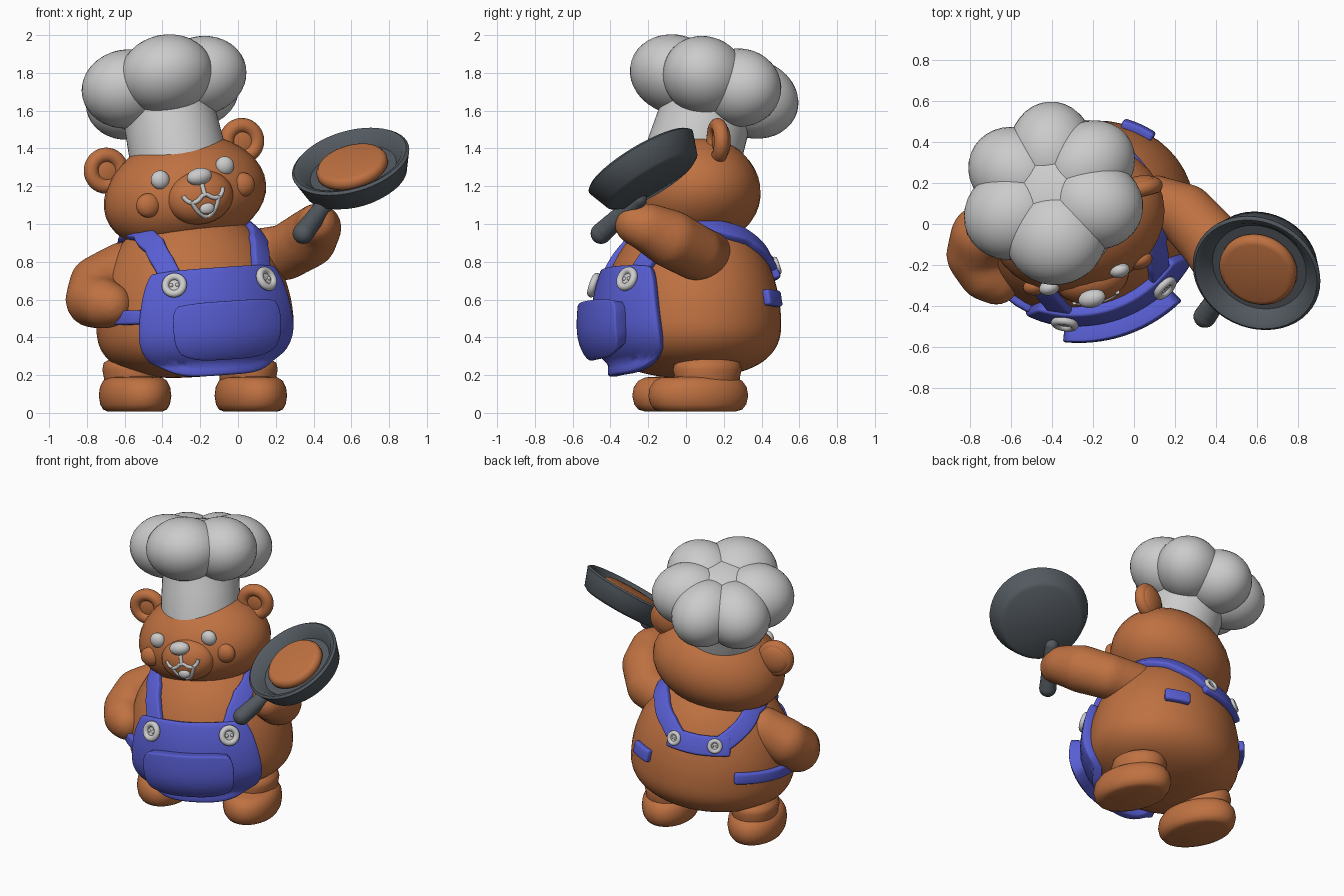
import bpy, bmesh
from math import sin, cos, pi, radians, sqrt
from mathutils import Matrix, Vector, Euler

if "Cube" in bpy.data.objects:
    bpy.data.objects.remove(bpy.data.objects["Cube"])

made = []


def material(name, rgb):
    m = bpy.data.materials.new(name)
    m.use_nodes = True
    m.diffuse_color = (*rgb, 1)
    m.node_tree.nodes["Principled BSDF"].inputs["Base Color"].default_value = (*rgb, 1)
    return m


FUR = material("brown fur", (0.52, 0.165, 0.053))
WHITE = material("off white", (0.6, 0.6, 0.6))
BLUE = material("blue cloth", (0.098, 0.112, 0.65))
IRON = material("dark iron", (0.085, 0.1, 0.115))


def T(x, y, z):
    return Matrix.Translation((x, y, z))


def R(deg, axis):
    return Matrix.Rotation(radians(deg), 4, axis)


def finish(name, bm, mat, frame=Matrix(), closed=True):
    if closed:
        bmesh.ops.recalc_face_normals(bm, faces=bm.faces)
    me = bpy.data.meshes.new(name)
    bm.to_mesh(me)
    bm.free()
    me.materials.append(mat)
    ob = bpy.data.objects.new(name, me)
    ob.matrix_world = frame
    bpy.context.collection.objects.link(ob)
    made.append(ob)
    return ob


def ball(name, centre, radii, mat, frame=Matrix()):
    bm = bmesh.new()
    bmesh.ops.create_uvsphere(bm, u_segments=32, v_segments=20, radius=1,
                              matrix=T(*centre) @ Matrix.Diagonal((*radii, 1)))
    return finish(name, bm, mat, frame)


def lathe(name, profile, mat, frame=Matrix(), sx=1, sy=1, seg=48):
    bm = bmesh.new()
    rings = [[bm.verts.new((r * sx * cos(2 * pi * i / seg), r * sy * sin(2 * pi * i / seg), z))
              for i in range(seg)] for r, z in profile]
    for a, b in zip(rings, rings[1:]):
        for i in range(seg):
            j = (i + 1) % seg
            bm.faces.new((a[i], a[j], b[j], b[i]))
    bmesh.ops.remove_doubles(bm, verts=bm.verts, dist=1e-5)
    return finish(name, bm, mat, frame)


def ring(name, major, minor, mat, frame):
    steps = [i * pi / 8 for i in range(17)]
    return lathe(name, [(major + minor * cos(t), minor * sin(t)) for t in steps], mat, frame)


def limb(name, points, mat, voxel=0.015):
    """Rounded limb: a chain of balls (x, y, z, radius) fused and smoothed."""
    bm = bmesh.new()
    for p, q in zip(points, points[1:]):
        for k in range(9):
            x, y, z, r = [a + (b - a) * k / 8 for a, b in zip(p, q)]
            bmesh.ops.create_uvsphere(bm, u_segments=20, v_segments=12, radius=r, matrix=T(x, y, z))
    ob = finish(name, bm, mat)
    rm = ob.modifiers.new("fuse", 'REMESH')
    rm.mode, rm.voxel_size, rm.use_smooth_shade = 'VOXEL', voxel, True
    sm = ob.modifiers.new("smooth", 'SMOOTH')
    sm.iterations = 10


def tube(name, points, radius, mat, frame):
    cu = bpy.data.curves.new(name, 'CURVE')
    cu.dimensions, cu.bevel_depth, cu.use_fill_caps = '3D', radius, True
    sp = cu.splines.new('NURBS')
    sp.points.add(len(points) - 1)
    for pt, co in zip(sp.points, points):
        pt.co = (*co, 1)
    sp.use_endpoint_u, sp.order_u = True, 3
    cu.materials.append(mat)
    ob = bpy.data.objects.new(name, cu)
    ob.matrix_world = frame
    bpy.context.collection.objects.link(ob)


# Body: an egg turned towards its left, everything worn follows its surface
BODY = T(-0.23, 0.025, 0.5) @ R(-4, 'Y') @ R(20, 'Z') @ T(0, 0, -0.5)


def girth(z):
    if z < 0.47:
        return 0.53 * max(0, 1 - ((0.47 - z) / 0.28) ** 2.5) ** 0.4
    return 0.53 * sqrt(max(0, 1 - ((z - 0.47) / 0.62) ** 2))


def on_body(deg, z, off, least=0):
    r, a = max(girth(z), least), radians(deg)
    return Vector((sin(a) * (r + off), -cos(a) * (r * 0.89 + off), z))


def body_z(t):
    return 0.47 - cos(t) * (0.28 if t < pi / 2 else 0.62)


lathe("body", [(girth(z), z) for z in (body_z(pi * i / 40) for i in range(41))],
      FUR, BODY, 1, 0.89)


def sheet(name, rows, thick, round_off):
    bm = bmesh.new()
    vs = [[bm.verts.new(p) for p in row] for row in rows]
    for a, b in zip(vs, vs[1:]):
        for i in range(len(a) - 1):
            bm.faces.new((a[i], a[i + 1], b[i + 1], b[i]))
    ob = finish(name, bm, BLUE, BODY, False)
    so = ob.modifiers.new("thickness", 'SOLIDIFY')
    so.thickness, so.offset = thick, 0
    be = ob.modifiers.new("soft edge", 'BEVEL')
    be.width, be.segments, be.limit_method = round_off, 3, 'ANGLE'
    be.angle_limit = radians(50)


def patch(name, half, low, high, off, thick, sag, corner, taper=0.0):
    rows = []
    for j in range(17):
        t = j / 8 - 1
        row = []
        for i in range(25):
            s = i / 12 - 1
            deg = half * s * (1 - corner * t ** 4) * (1 - taper * (t + 1) / 2) - 1
            bottom = low + sag * s ** 4
            z = bottom + (high - bottom) * (t * (1 - corner * s ** 4) + 1) / 2
            row.append(on_body(deg, z, off, 0.43))
        rows.append(row)
    sheet(name, rows, thick, min(0.035, thick * 0.4))


def ribbon(name, path, width, off=0.012, thick=0.045):
    pts = []
    for (a0, z0), (a1, z1) in zip(path, path[1:]):
        pts += [(a0 + (a1 - a0) * k / 6, z0 + (z1 - z0) * k / 6) for k in range(6)]
    pts.append(path[-1])
    co = [on_body(a, z, off) for a, z in pts]
    rows = []
    for i, (a, z) in enumerate(pts):
        along = co[min(i + 3, len(co) - 1)] - co[max(i - 3, 0)]
        normal = (on_body(a + 1, z, off) - on_body(a - 1, z, off)).cross(
            on_body(a, z + 0.01, off) - on_body(a, z - 0.01, off))
        side = along.cross(normal).normalized() * width / 2
        rows.append([co[i] - side, co[i] + side])
    sheet(name, rows, thick, 0.014)


# Apron, pocket and straps
patch("apron", 52, 0.19, 0.755, 0.02, 0.06, 0.1, 0.06, 0.14)
patch("pocket", 28, 0.3, 0.575, 0.075, 0.1, 0.02, 0.1)
for side, tag, lift in ((1, "left", 0), (-1, "right", 0.035)):
    strap = [(29, 0.7), (36, 0.8), (46, 0.88 + lift / 2), (67, 0.94 + lift), (95, 0.955 + lift),
             (125, 0.92 + lift), (150, 0.84), (163, 0.775)]
    ribbon(tag + "_strap", [(a * side, z) for a, z in strap], 0.115)
ribbon("back_strap", [(155, 0.77), (180, 0.765), (205, 0.77)], 0.13, 0.014)
ribbon("right_waist_strap", [(-152, 0.565), (-100, 0.54), (-48, 0.525)], 0.075)
ribbon("left_waist_tab", [(123, 0.59), (142, 0.59)], 0.085)


def button(name, deg, z, size, off):
    p = on_body(deg, z, off)
    n = Vector((sin(radians(deg)), -cos(radians(deg)), 0.35))
    frame = BODY @ T(*p) @ n.to_track_quat('Z', 'Y').to_matrix().to_4x4()
    ring(name + "_rim", size * 0.72, size * 0.3, WHITE, frame)
    lathe(name, [(0, -0.02), (size * 0.8, -0.02), (size * 0.8, 0.003), (0, 0.003)], WHITE, frame)
    for i in range(2):
        ball(name + "_thread", ((i - 0.5) * size * 0.5, 0, 0), (size * 0.17,) * 3, WHITE, frame)


for side, tag in ((1, "left"), (-1, "right")):
    button(tag + "_front_button", 27.5 * side - 0.5, 0.683, 0.066, 0.065)
    button(tag + "_back_button", 164 * side - 3, 0.78, 0.048, 0.042)

# Legs and feet
for tag, x, y in (("left", 0.068, 0.065), ("right", -0.545, -0.02)):
    frame = T(x, y, 0) @ R(18, 'Z')
    foot = [(0, 0.008), (0.76, 0.008), (0.88, 0.018), (0.96, 0.045), (1, 0.09), (0.97, 0.135),
            (0.88, 0.17), (0.74, 0.188), (0, 0.2)]
    lathe(tag + "_foot", foot, FUR, frame, 0.182, 0.272)
    lathe(tag + "_leg", [(0.92, 0.12), (0.95, 0.19), (1, 0.23), (0.95, 0.265), (0.6, 0.3)],
          FUR, frame @ T(0, 0.05, 0), 0.155, 0.185)

# Arms
limb("right_arm", [(-0.61, 0, 0.76, 0.145), (-0.74, -0.06, 0.68, 0.155), (-0.765, -0.15, 0.6, 0.15),
                   (-0.72, -0.24, 0.58, 0.135), (-0.67, -0.28, 0.57, 0.115)], FUR)
limb("left_arm", [(0.06, 0.11, 0.83, 0.14), (0.25, 0.05, 0.85, 0.148), (0.37, -0.08, 0.92, 0.155),
                  (0.42, -0.2, 0.98, 0.13), (0.42, -0.27, 1.0, 0.11)], FUR)

# Head, tilted to its right
HEAD = T(-0.285, 0.03, 1.17) @ R(14, 'Z') @ R(-12, 'Y')
head = ball("head", (0, 0, 0), (0.438, 0.36, 0.302), FUR, HEAD)
for v in head.data.vertices:
    v.co.x *= 1 - 0.25 * v.co.z
    v.co.y *= 1 - 0.2 * v.co.z
MUZZLE, MUZZLE_SIZE = Vector((0.003, -0.31, -0.03)), Vector((0.18, 0.115, 0.142))
ball("muzzle", MUZZLE, MUZZLE_SIZE, FUR, HEAD)
ball("nose", (0, -0.4, 0.083), (0.068, 0.045, 0.045), WHITE, HEAD)
for side, tag in ((1, "left"), (-1, "right")):
    ball(tag + "_eye", (0.18 * side - 0.008, -0.3, 0.105), (0.05, 0.037, 0.05), WHITE, HEAD)
    ball(tag + "_cheek", (0.263 * side - 0.01, -0.275, -0.015), (0.066, 0.045, 0.064), FUR, HEAD)
    ball(tag + "_ear_bowl", (0.378 * side, 0.08, 0.195), (0.1, 0.045, 0.1), FUR, HEAD)
    ring(tag + "_ear_rim", 0.082, 0.04, FUR, HEAD @ T(0.378 * side, 0.06, 0.195) @ R(90, 'X'))


# Mouth lines lie on the muzzle
def on_muzzle(x, z):
    d = 1 - (x / MUZZLE_SIZE.x) ** 2 - (z / MUZZLE_SIZE.z) ** 2
    return MUZZLE + Vector((x, -MUZZLE_SIZE.y * sqrt(max(d, 0)), z))


for name, line in (("smile", [(-0.11, 0.03), (-0.1, -0.005), (-0.05, -0.02), (0, 0.025),
                              (0.05, -0.02), (0.1, -0.005), (0.11, 0.03)]),
                   ("lip_groove", [(0, 0.075), (0, 0.04), (0, 0.005)]),
                   ("lower_lip", [(-0.075, -0.005), (-0.06, -0.06), (0, -0.115), (0.06, -0.06), (0.075, -0.005)])):
    tube(name, [on_muzzle(*p) for p in line], 0.012, WHITE, HEAD)
ball("tongue", on_muzzle(0, -0.06), (0.04, 0.02, 0.03), WHITE, HEAD)

# Chef hat: band and a crown of six lobes, the front one widest
HAT = T(-0.32, 0.04, 1.37) @ Euler((-0.29, -0.21, 0)).to_matrix().to_4x4()
lathe("hat_band", [(0, -0.09), (0.25, -0.09), (0.255, 0.02), (0.25, 0.12), (0.245, 0.22), (0.25, 0.36), (0, 0.36)],
      WHITE, HAT)
ball("hat_crown", (0, 0, 0.39), (0.3, 0.3, 0.175), WHITE, HAT)
for deg, width in ((-82, 0.25), (-15, 0.22), (40, 0.21), (95, 0.21), (150, 0.215), (208, 0.225)):
    ball("hat_lobe", (0.215, 0, 0.38), (0.245, width, 0.207), WHITE, HAT @ R(deg, 'Z'))

# Frying pan with a pancake
up = Vector((-0.24, -0.5, 0.83)).normalized()
PAN = T(0.615, -0.2, 1.265) @ up.to_track_quat('Z', 'Y').to_matrix().to_4x4()
lathe("frying_pan", [(0, -0.06), (0.25, -0.058), (0.278, -0.04), (0.312, 0.055), (0.32, 0.078), (0.306, 0.09),
                     (0.28, 0.08), (0.235, 0.02), (0, 0.015)], IRON, PAN)
lathe("pancake", [(0, 0.01), (0.175, 0.01), (0.192, 0.03), (0.192, 0.055), (0.178, 0.075), (0.16, 0.08), (0, 0.083)],
      FUR, PAN)
limb("pan_handle", [(0.48, -0.25, 1.13, 0.046), (0.345, -0.45, 0.95, 0.058)], IRON, 0.01)

for ob in made:
    bpy.ops.object.select_all(action='DESELECT')
    ob.select_set(True)
    bpy.context.view_layer.objects.active = ob
    for mod in [m.name for m in ob.modifiers]:
        bpy.ops.object.modifier_apply(modifier=mod)
    bpy.ops.object.shade_smooth_by_angle(angle=radians(50))
